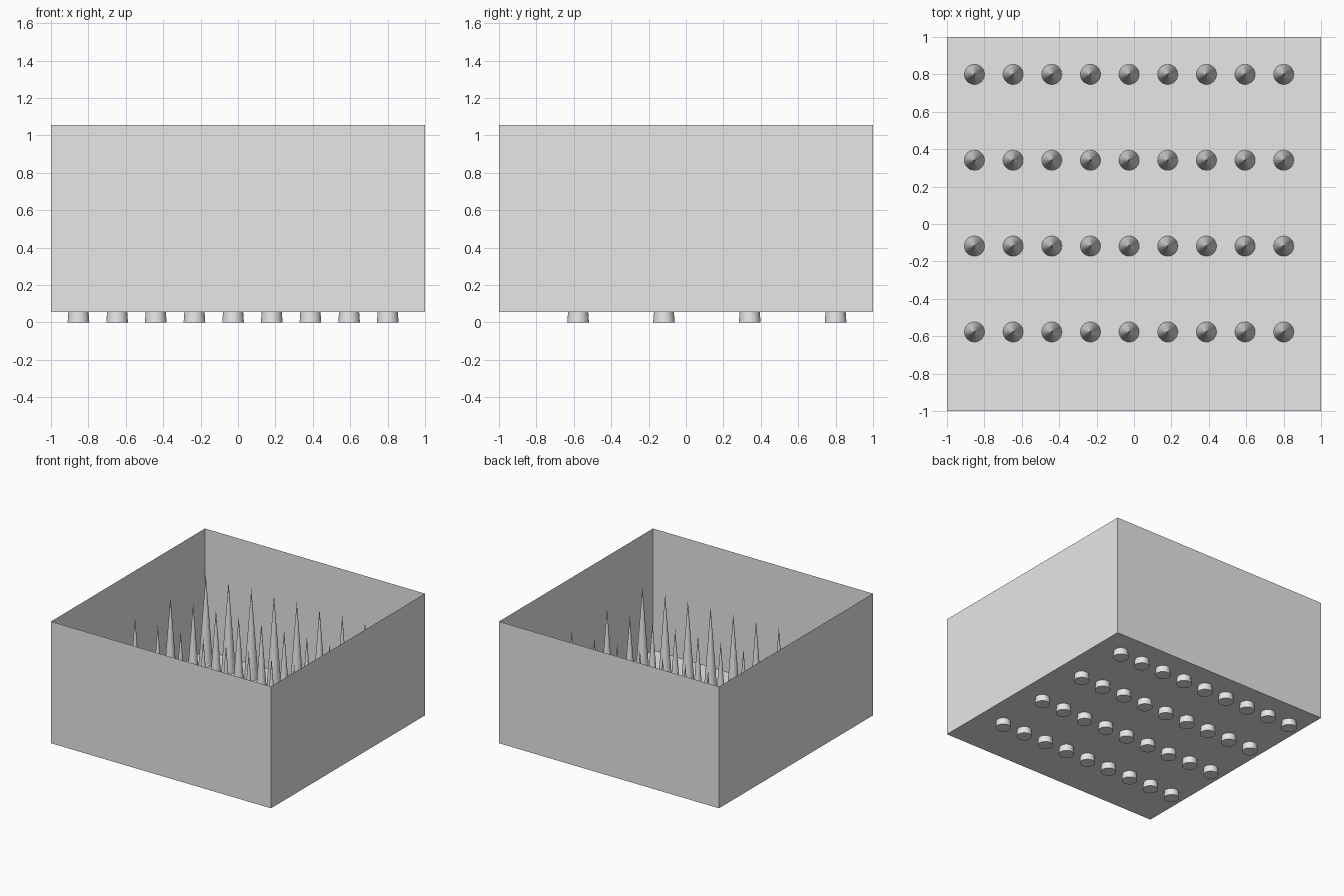
import bpy, bmesh
from mathutils import Matrix

default = bpy.data.objects.get("Cube")
if default:
    bpy.data.objects.remove(default, do_unlink=True)

BASE, HEIGHT = 0.056, 1.0                   # underside level and box height
SPIKE_R, SPIKE_H = 0.058, 0.79
COLS, ROWS = 9, 4
X0, Y0, DX, DY = -0.853, -0.577, 0.2067, 0.459

grey = bpy.data.materials.new("light_grey")
grey.use_nodes = True
colour = (0.8, 0.8, 0.8, 1)
grey.diffuse_color = colour
grey.node_tree.nodes["Principled BSDF"].inputs["Base Color"].default_value = colour


def add_object(name, bm):
    mesh = bpy.data.meshes.new(name)
    bm.to_mesh(mesh)
    bm.free()
    mesh.materials.append(grey)
    obj = bpy.data.objects.new(name, mesh)
    bpy.context.collection.objects.link(obj)
    return obj


# Open box: single-skin walls and floor, no lid
bm = bmesh.new()
bmesh.ops.create_cube(bm, size=1, matrix=Matrix.Translation((0, 0, BASE + HEIGHT / 2))
                      @ Matrix.Diagonal((2, 2, HEIGHT, 1)))
lid = [f for f in bm.faces if f.normal.z > 0.9]
bmesh.ops.delete(bm, geom=lid, context='FACES_ONLY')
add_object("open_box", bm)

# Spikes: a grid of cones poking through the floor
for row in range(ROWS):
    for col in range(COLS):
        bm = bmesh.new()
        bmesh.ops.create_cone(bm, cap_ends=True, segments=32, radius1=SPIKE_R,
                              radius2=0, depth=SPIKE_H)
        bmesh.ops.remove_doubles(bm, verts=bm.verts, dist=0.0001)
        spike = add_object(f"spike_{row + 1}_{col + 1}", bm)
        spike.location = (X0 + col * DX, Y0 + row * DY, SPIKE_H / 2)
